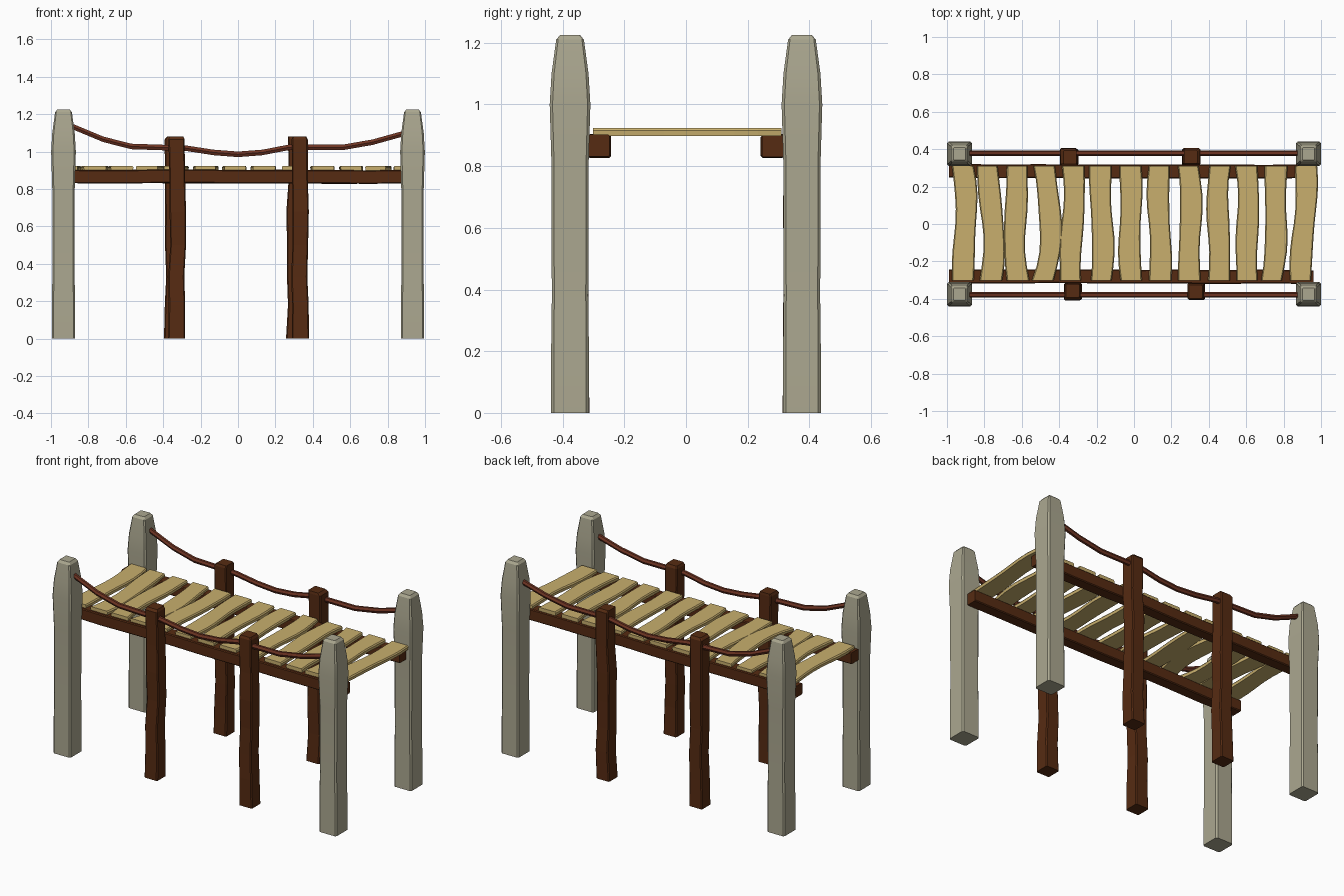
import bpy, bmesh, random
from math import sin, cos, pi, radians

cube = bpy.data.objects.get("Cube")
if cube:
    bpy.data.objects.remove(cube)

random.seed(4)


def material(name, color):
    mat = bpy.data.materials.new(name)
    mat.use_nodes = True
    mat.diffuse_color = (*color, 1)
    mat.node_tree.nodes["Principled BSDF"].inputs["Base Color"].default_value = (*color, 1)
    return mat


stone = material("pale stone", (.41, .39, .28))
plank_wood = material("light plank wood", (.58, .43, .155))
dark_wood = material("dark brown wood", (.093, .024, .006))
rope_red = material("red brown rope", (.156, .034, .016))

# Cross-sections on a unit half width: chamfered square and round rope
c = .86
BEAM = [(1, -c), (1, c), (c, 1), (-c, 1), (-1, c), (-1, -c), (-c, -1), (c, -1)]
BOARD = [(1, -.9), (1, .9), (.4, 1), (-1, .97), (-1, -.97), (.4, -1)]
ROUND = [(cos(i * pi / 3), sin(i * pi / 3)) for i in range(6)]


def loft(name, axis, section, stations, mat, smooth=False):
    """Skin rings along an axis; each station is (centre, half u, half v)."""
    n = "xyz".index(axis)
    u, v = (n + 1) % 3, (n + 2) % 3
    bm = bmesh.new()
    rings = []
    for centre, a, b in stations:
        ring = []
        for p, q in section:
            co = list(centre)
            co[u] += p * a
            co[v] += q * b
            ring.append(bm.verts.new(co))
        rings.append(ring)
    count = len(section)
    for low, high in zip(rings, rings[1:]):
        for i in range(count):
            j = (i + 1) % count
            bm.faces.new((low[i], low[j], high[j], high[i]))
    bm.faces.new(rings[0][::-1])
    bm.faces.new(rings[-1])
    bmesh.ops.recalc_face_normals(bm, faces=bm.faces)
    mesh = bpy.data.meshes.new(name)
    bm.to_mesh(mesh)
    bm.free()
    mesh.materials.append(mat)
    ob = bpy.data.objects.new(name, mesh)
    bpy.context.collection.objects.link(ob)
    if smooth:
        bpy.ops.object.select_all(action="DESELECT")
        ob.select_set(True)
        bpy.context.view_layer.objects.active = ob
        bpy.ops.object.shade_smooth_by_angle(angle=radians(30))
    return ob


def wobble(amount):
    return random.uniform(-amount, amount)


# Height and half width up each post
STONE_PROFILE = [(0, .061), (.22, .061), (.38, .059), (.55, .06), (.8, .06),
                 (1, .066), (1.1, .06), (1.21, .045), (1.225, .033)]
WOOD_PROFILE = [(0, .046), (.18, .044), (.33, .043), (.5, .042), (.68, .044),
                (.85, .042), (1.065, .043), (1.08, .036)]
ROPE_PATH = [(-.9, 1.14), (-.72, 1.065), (-.57, 1.027), (-.36, 1.02),
             (-.28, 1.018), (-.13, .995), (0, .985), (.13, .995), (.27, 1.022),
             (.37, 1.022), (.56, 1.022), (.72, 1.05), (.9, 1.1)]

for side, sign, shift in (("front", -1, .01), ("back", 1, -.012)):
    # Corner stone posts
    for hand, x in (("right", -.933), ("left", .933)):
        loft(f"{side}_{hand}_stone_post", "z", BEAM,
             [((x, sign * .376, z), w, w) for z, w in STONE_PROFILE], stone, True)

    # Crooked wooden posts
    for hand, x in (("right", -.335), ("left", .32)):
        loft(f"{side}_{hand}_wood_post", "z", BEAM,
             [((x + shift + wobble(.006), sign * .36 + wobble(.003), z), w, w)
              for z, w in WOOD_PROFILE], dark_wood)

    # Long side beam under the deck
    xs = [-.99 + i * 1.95 / 8 for i in range(9)]
    loft(f"{side}_side_beam", "x", BEAM,
         [((x, sign * .282 + wobble(.003), .866 + wobble(.003)), .037, .036)
          for x in xs], dark_wood)

    # Sagging hand rope
    loft(f"{side}_hand_rope", "x", ROUND,
         [((x, sign * .379, z), .015, .017) for x, z in ROPE_PATH], rope_red, True)

# Deck planks: centre at the back, middle and front of each
PLANKS = [(-.915, -.9, -.915), (-.785, -.755, -.765), (-.625, -.635, -.62),
          (-.48, -.445, -.488), (-.325, -.328, -.34), (-.18, -.17, -.175),
          (-.02, -.02, -.015), (.135, .135, .14), (.29, .303, .295),
          (.46, .45, .455), (.6, .608, .605), (.76, .76, .735), (.92, .91, .89)]
for k, (back, middle, front) in enumerate(PLANKS):
    stations = []
    for i in range(9):
        t = i / 4 - 1
        bend = middle + (back - front) / 2 * t + ((back + front) / 2 - middle) * t * t
        ripple = .007 * sin(pi * t) * (-1) ** k
        half = .058 - .003 * cos(pi * t * 1.5 + k)
        stations.append(((bend + ripple, .004 + t * .305, .911), .0125, half))
    loft(f"deck_plank_{k + 1}", "y", BOARD, stations, plank_wood)
